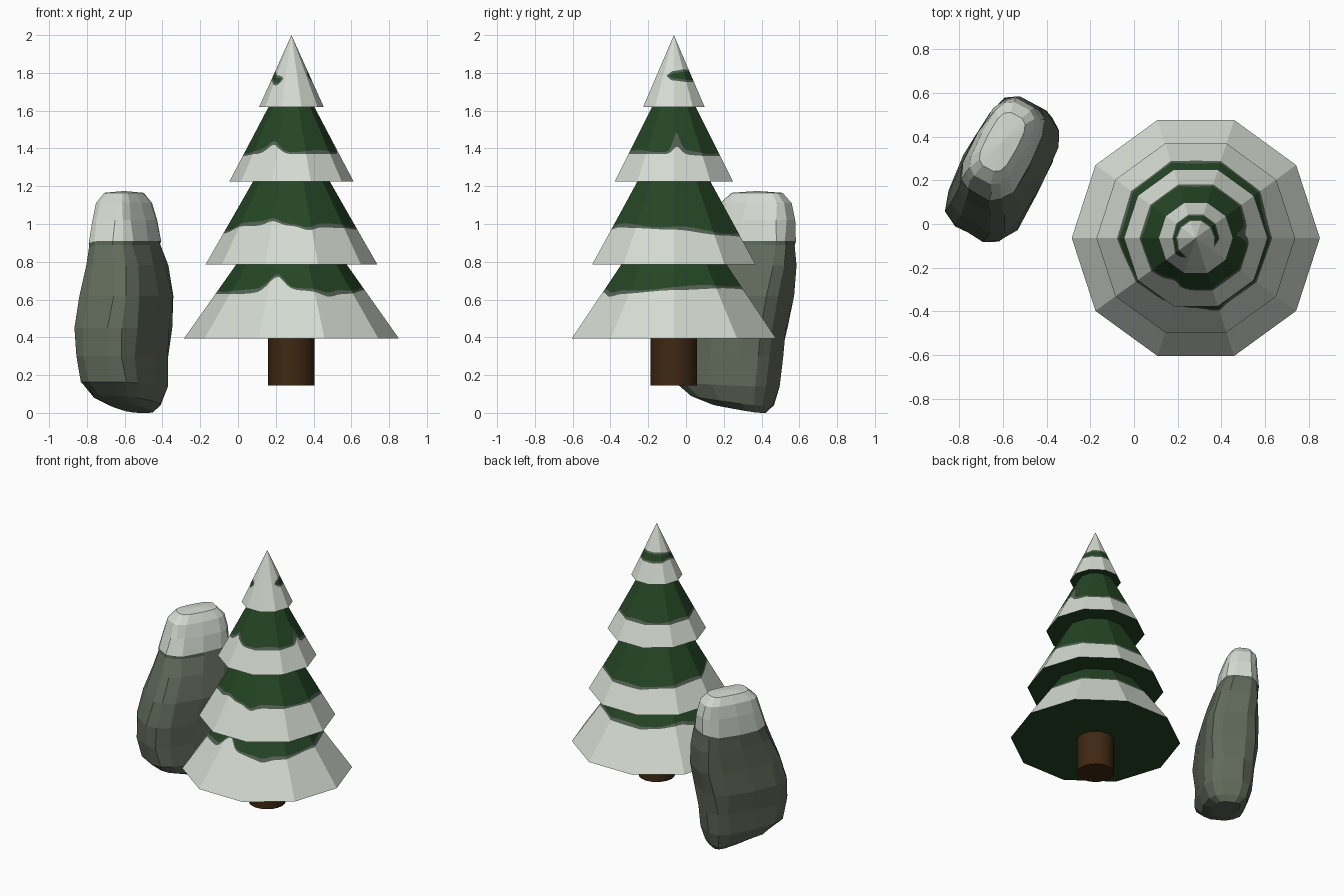
import bpy, bmesh, math, random
from mathutils import Vector

if "Cube" in bpy.data.objects:
    bpy.data.objects.remove(bpy.data.objects["Cube"])

random.seed(4)
TX, TY = 0.283, -0.064          # tree axis


def material(name, rgb):
    m = bpy.data.materials.new(name)
    m.diffuse_color = (*rgb, 1)
    m.use_nodes = True
    m.node_tree.nodes["Principled BSDF"].inputs["Base Color"].default_value = m.diffuse_color
    return m


SNOW = material("snow", (0.66, 0.71, 0.64))
SLUSH = material("thin_snow", (0.09, 0.12, 0.09))
GREEN = material("pine_green", (0.018, 0.06, 0.018))
BARK = material("bark", (0.05, 0.021, 0.006))
STONE = material("stone", (0.12, 0.145, 0.105))


def finish(name, bm, mats):
    bmesh.ops.remove_doubles(bm, verts=bm.verts, dist=0.0004)
    bmesh.ops.recalc_face_normals(bm, faces=bm.faces)
    me = bpy.data.meshes.new(name)
    bm.to_mesh(me)
    bm.free()
    for m in mats:
        me.materials.append(m)
    ob = bpy.data.objects.new(name, me)
    bpy.context.collection.objects.link(ob)
    return ob


def loft(bm, rings, mats):
    """Join vertex rings; mats[i] colours the strip above ring i."""
    vs = [[bm.verts.new(p) for p in r] for r in rings]
    n = len(vs[0])
    for i in range(len(vs) - 1):
        for j in range(n):
            k = (j + 1) % n
            f = bm.faces.new((vs[i][j], vs[i][k], vs[i + 1][k], vs[i + 1][j]))
            f.material_index = mats[i]
    return vs


def keyed(keys, deg):
    """Smooth interpolation of values spaced 45 degrees from -180."""
    t = ((deg + 180) % 360) / 45
    i = int(t)
    f = t - i
    f = f * f * (3 - 2 * f)
    return keys[i % 8] * (1 - f) + keys[(i + 1) % 8] * f


def bump(deg, centre, width, height):
    d = (deg - centre + 180) % 360 - 180
    return height * math.exp(-(d / width) ** 2)


# Ten-sided outline, each side subdivided so the snow line can wander
SIDES, SUB = 10, 10
outline = []
for s in range(SIDES):
    a, b = (Vector((math.cos(q), math.sin(q))) for q in
            (2 * math.pi * s / SIDES, 2 * math.pi * (s + 1) / SIDES))
    outline += [a.lerp(b, k / SUB) for k in range(SUB)]
degs = [math.degrees(math.atan2(p.y, p.x)) for p in outline]


def tier(name, z0, r0, z1, lines, mats):
    """Pine tier; lines are functions of angle giving colour border heights."""
    bm = bmesh.new()
    rings = []
    for fn in [lambda d: z0] + lines + [lambda d: z1]:
        ring = []
        for p, d in zip(outline, degs):
            z = fn(d)
            r = r0 * (z1 - z) / (z1 - z0)
            ring.append((TX + p.x * r, TY + p.y * r, z))
        rings.append(ring)
    vs = loft(bm, rings, mats)
    bm.faces.new(vs[0][::SUB][::-1] if SUB == 1 else vs[0][::-1]).material_index = 2
    return finish(name, bm, [SNOW, SLUSH, GREEN])


# Lower three tiers: snow hem, thin grey rim, green above
lower = [
    ("bottom_tier", 0.395, 0.568, 1.20,
     (.63, .63, .65, .63, .65, .66, .65, .65), [(-103, 9, .075), (-60, 8, -.02), (150, 14, .02)]),
    ("second_tier", 0.785, 0.455, 1.58,
     (.95, .99, .99, .98, .97, .94, .93, .94), [(-108, 9, .025), (-75, 8, -.02)]),
    ("third_tier", 1.225, 0.329, 1.85,
     (1.36, 1.37, 1.37, 1.37, 1.37, 1.36, 1.36, 1.36), [(-115, 12, .05), (4, 7, .04)]),
]
for name, z0, r0, z1, keys, bumps in lower:
    def snow(d, keys=keys, bumps=bumps):
        return keyed(keys, d) + sum(bump(d, *b) for b in bumps)

    def rim(d, snow=snow, name=name):
        extra = bump(d, 4, 6, .06) if name == "third_tier" else 0
        return snow(d) + 0.016 + 0.006 * math.sin(math.radians(5 * d)) + extra
    tier(name, z0, r0, z1, [snow, rim], [0, 1, 2])


# Top tier: snow with a bare strip round the back
def bare(offset, sign):
    half = (.012, .014, -.05, -.03, .014, .022, .022, .022)
    return lambda d: (1.785 - bump(d, -135, 25, .025)
                      + sign * max(0, keyed(half, d) + offset))


tier("top_tier", 1.62, 0.171, 2.0,
     [bare(.012, -1), bare(0, -1), bare(0, 1), bare(.012, 1)], [0, 1, 2, 1, 0])

# Trunk
bm = bmesh.new()
bmesh.ops.create_cone(bm, cap_ends=True, segments=20, radius1=0.123, radius2=0.123, depth=0.29)
bmesh.ops.translate(bm, verts=bm.verts, vec=(TX, TY, 0.145 + 0.145))
trunk = finish("trunk", bm, [BARK])
bpy.context.view_layer.objects.active = trunk
trunk.select_set(True)
bpy.ops.object.shade_smooth_by_angle(angle=math.radians(35))

# Standing stone: lofted rounded-rectangle sections (z, u0, u1, v0, v1)
sections = [(0.0, -.10, .19, -.07, .10), (.04, -.22, .22, -.12, .155),
            (.14, -.31, .245, -.155, .19), (.30, -.335, .265, -.175, .19),
            (.45, -.335, .29, -.185, .195), (.62, -.285, .325, -.18, .19),
            (.78, -.215, .33, -.18, .14), (.89, -.17, .325, -.18, .10),
            (.91, -.16, .32, -.18, .095), (1.02, -.12, .315, -.175, .07),
            (1.11, -.09, .30, -.165, .045), (1.165, -.03, .25, -.135, .01)]
bm = bmesh.new()
rings = []
N = 14
for z, u0, u1, v0, v1 in sections:
    ring = []
    for k in range(N):
        q = 2 * math.pi * (k + 0.5) / N
        c, s = math.cos(q), math.sin(q)
        u = (u0 + u1) / 2 + (u1 - u0) / 2 * math.copysign(abs(c) ** 0.6, c)
        v = (v0 + v1) / 2 + (v1 - v0) / 2 * math.copysign(abs(s) ** 0.6, s)
        if 0 < z < 1.1:
            u += random.uniform(-.008, .008)
            v += random.uniform(-.008, .008)
        tilt = 0.16 * max(0, 0.19 - u) * max(0, 1 - z / 0.2)
        if z in (.89, .91):
            tilt = -0.03 * math.sin(q)**2 * (s < 0)
        ring.append((-0.6 + .47 * u + .88 * v, 0.25 + .88 * u - .47 * v, z + tilt))
    rings.append(ring)
strip = [0 if s[0] < .89 else 1 if s[0] < .91 else 2 for s in sections]
vs = loft(bm, rings, strip)
for ring, idx, lift in ((vs[0], 0, 0.0), (vs[-1], 2, 0.01)):
    centre = sum((v.co for v in ring), Vector()) / N + Vector((0, 0, lift))
    tip = bm.verts.new(centre)
    for k in range(N):
        bm.faces.new((ring[k], ring[(k + 1) % N], tip)).material_index = idx
finish("standing_stone", bm, [STONE, SLUSH, SNOW])
